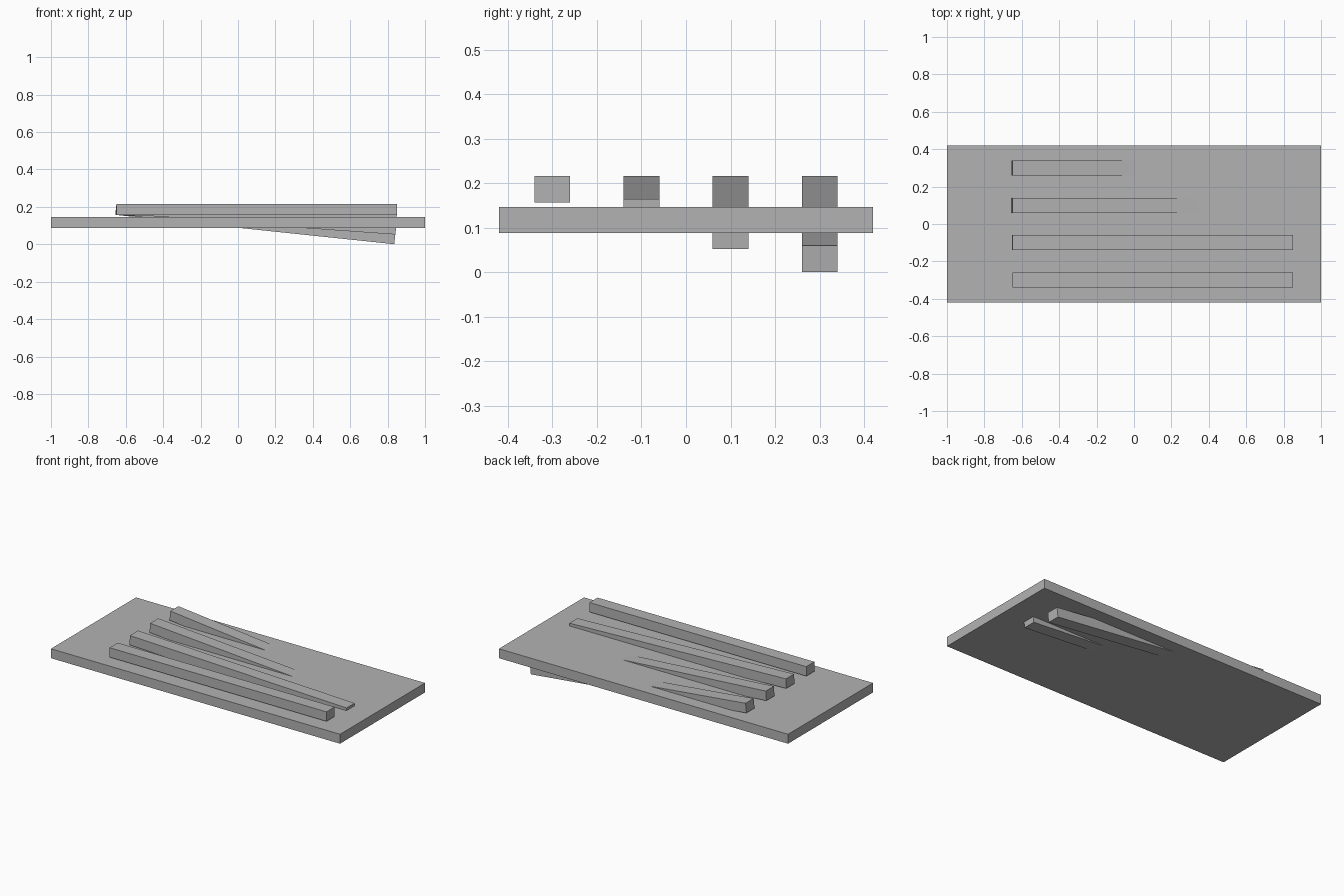
import bpy
import math
from mathutils import Matrix, Vector

cube = bpy.data.objects.get("Cube")
if cube:
    bpy.data.objects.remove(cube, do_unlink=True)

grey = bpy.data.materials.new("plain_grey")
grey.use_nodes = True
COLOUR = (0.45, 0.45, 0.45, 1)
grey.diffuse_color = COLOUR
grey.node_tree.nodes["Principled BSDF"].inputs["Base Color"].default_value = COLOUR


def box(name, size, centre):
    """Add a flat-shaded box with its origin at the world origin."""
    bpy.ops.mesh.primitive_cube_add(size=1)
    obj = bpy.context.object
    obj.name = name
    obj.data.transform(Matrix.Translation(centre) @ Matrix.Diagonal((*size, 1)))
    obj.data.materials.append(grey)
    return obj


# Flat board
box("board", (2, 0.84, 0.059), (0, 0, 0.1175))

# Four bars hinged at their upper left edge, each tilted further down
LENGTH, WIDTH, HEIGHT = 1.5, 0.08, 0.0595
for i in range(4):
    bar = box(f"bar_{i + 1}", (LENGTH, WIDTH, HEIGHT),
              Vector((LENGTH / 2, 0, -HEIGHT / 2)))
    bar.location = (-0.65, -0.3 + 0.2 * i, 0.2165)
    bar.rotation_euler.y = math.radians(2 * i)
